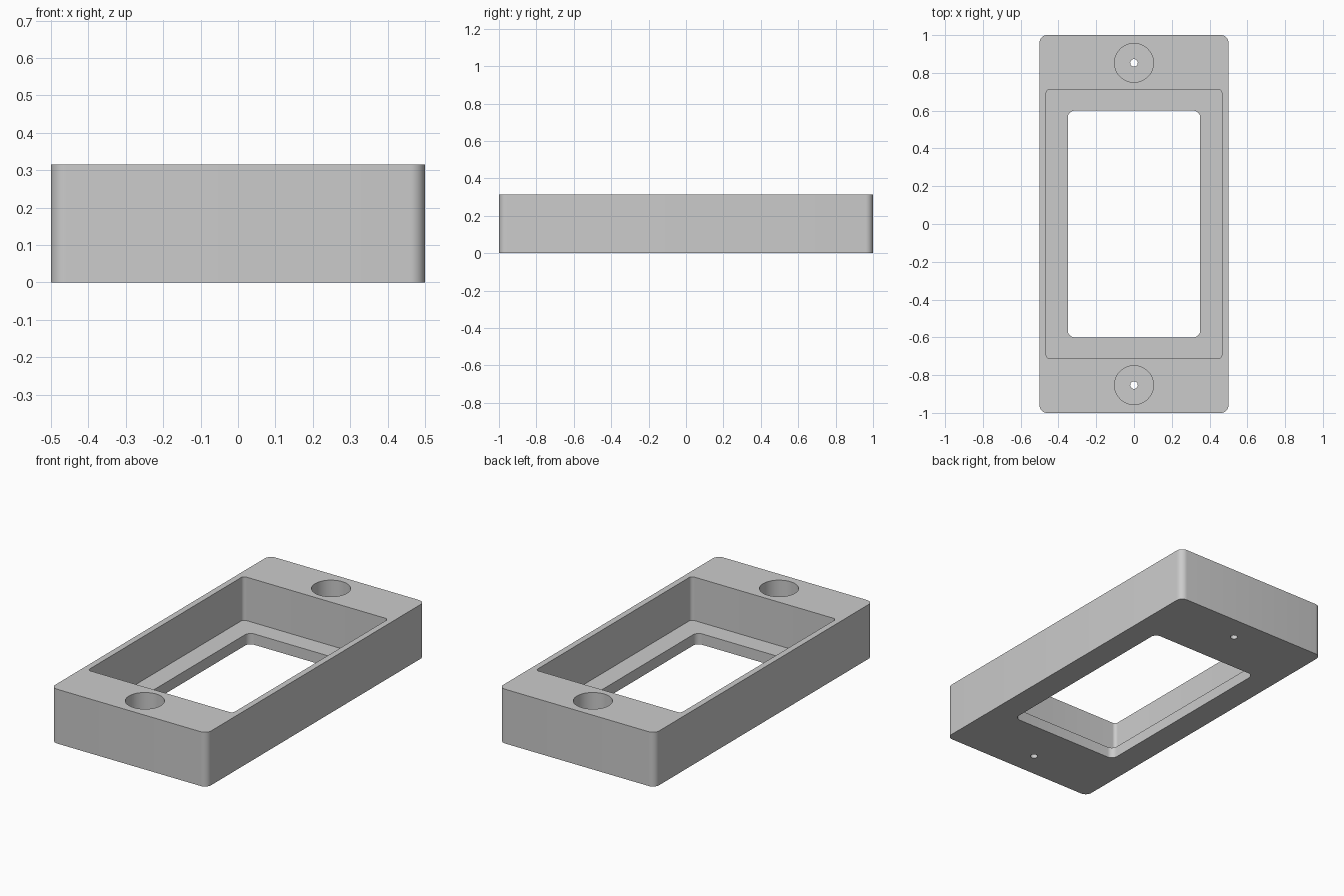
import bpy, bmesh, math

HEIGHT = 0.315
FLOOR = 0.063
HOLE_Y = 0.853

cube = bpy.data.objects.get("Cube")
if cube:
    bpy.data.objects.remove(cube, do_unlink=True)

grey = bpy.data.materials.new("light grey")
grey.use_nodes = True
colour = (0.6, 0.6, 0.6, 1)
grey.diffuse_color = colour
grey.node_tree.nodes["Principled BSDF"].inputs["Base Color"].default_value = colour


def prism(name, half_x, half_y, radius, z0, z1, y=0, steps=8):
    """Upright prism with a rounded rectangle outline; a circle if fully rounded."""
    points = []
    for quarter, (sx, sy) in enumerate([(1, 1), (-1, 1), (-1, -1), (1, -1)]):
        for i in range(steps + 1):
            a = (quarter + i / steps) * math.pi / 2
            points.append((sx * (half_x - radius) + radius * math.cos(a),
                           y + sy * (half_y - radius) + radius * math.sin(a), z0))
    bm = bmesh.new()
    verts = [bm.verts.new(p) for p in points]
    bmesh.ops.remove_doubles(bm, verts=verts, dist=1e-5)
    base = bm.faces.new(list(bm.verts))
    side = bmesh.ops.extrude_face_region(bm, geom=[base])
    top = [v for v in side["geom"] if isinstance(v, bmesh.types.BMVert)]
    bmesh.ops.translate(bm, verts=top, vec=(0, 0, z1 - z0))
    bmesh.ops.recalc_face_normals(bm, faces=bm.faces)
    mesh = bpy.data.meshes.new(name)
    bm.to_mesh(mesh)
    bm.free()
    mesh.materials.append(grey)
    obj = bpy.data.objects.new(name, mesh)
    bpy.context.collection.objects.link(obj)
    return obj


# Main block with rounded vertical corners
frame = prism("frame", 0.5, 1.0, 0.04, 0, HEIGHT)

# Wide pocket from above, and the window through its floor
cutters = [prism("pocket_cutter", 0.465, 0.713, 0.02, FLOOR, HEIGHT + 0.1),
           prism("window_cutter", 0.35, 0.6, 0.035, -0.1, HEIGHT + 0.1)]

# Counterbored screw hole at each end
for end, y in (("front", -HOLE_Y), ("back", HOLE_Y)):
    cutters.append(prism(end + "_counterbore_cutter", 0.103, 0.103, 0.103,
                         FLOOR, HEIGHT + 0.1, y, 12))
    cutters.append(prism(end + "_screw_hole_cutter", 0.02, 0.02, 0.02,
                         -0.1, HEIGHT + 0.1, y, 6))

# Cut everything out, then drop the cutters
bpy.context.view_layer.objects.active = frame
frame.select_set(True)
for cutter in cutters:
    cut = frame.modifiers.new(cutter.name, "BOOLEAN")
    cut.operation = "DIFFERENCE"
    cut.solver = "EXACT"
    cut.object = cutter
    bpy.ops.object.modifier_apply(modifier=cut.name)
for cutter in cutters:
    bpy.data.objects.remove(cutter, do_unlink=True)

# Smooth the rounded corners and bores, keep the edges crisp
bpy.ops.object.select_all(action="DESELECT")
frame.select_set(True)
bpy.ops.object.shade_smooth_by_angle(angle=math.radians(30))
